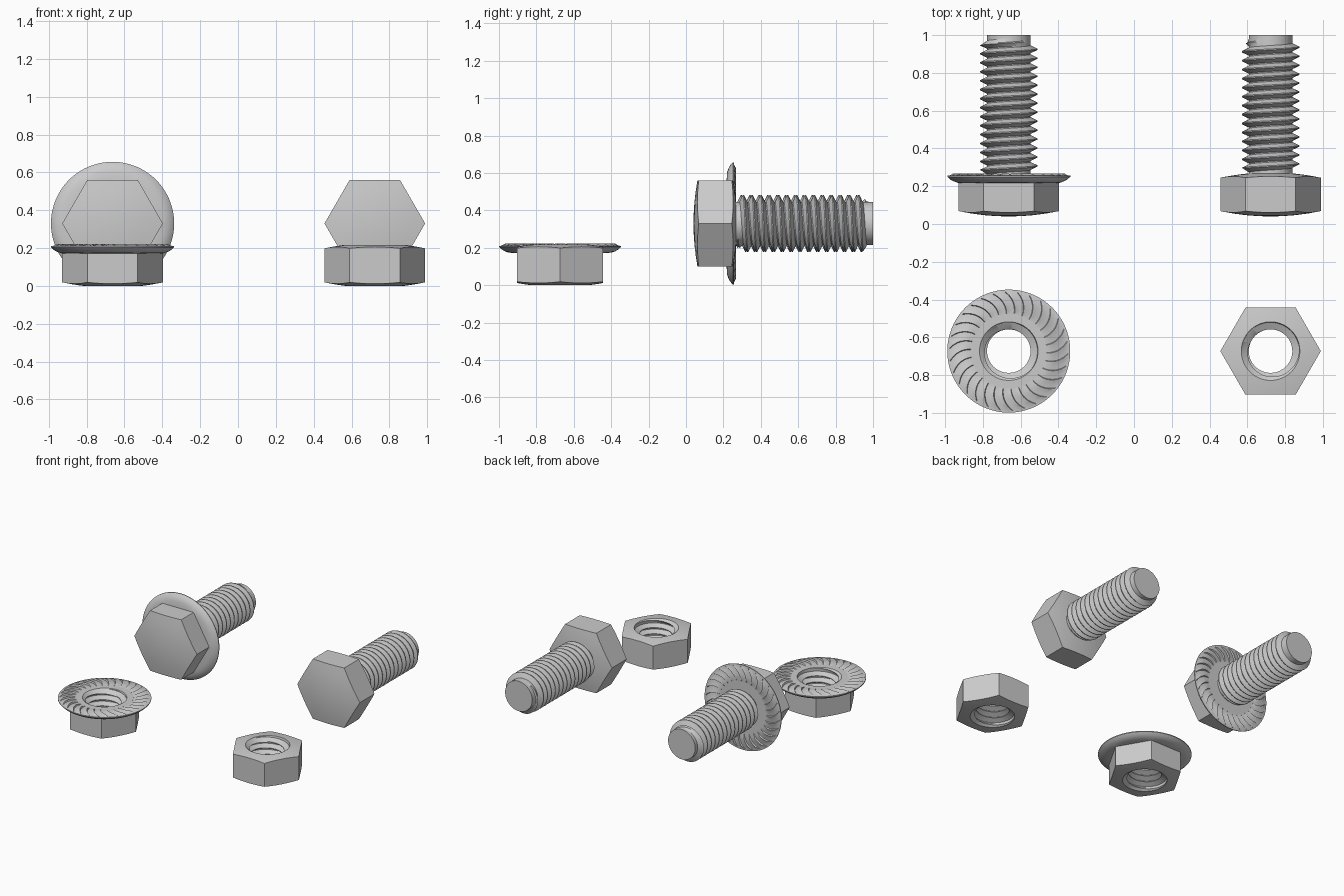
import bpy, bmesh, math
from mathutils import Vector

if "Cube" in bpy.data.objects:
    bpy.data.objects.remove(bpy.data.objects["Cube"])

N = 120                                  # segments around
STEP = 2 * math.pi / N
ROOT, CREST, PITCH = 0.115, 0.152, 0.0475
HEX, RIM, SINK = 0.266, 0.3255, 0.155    # hex corner, flange and countersink radii
TEETH = 4                                # segments per flange tooth


def pt(r, a, z):
    return Vector((r * math.cos(a), r * math.sin(a), z))


def hex_radius(a):
    a = (a % (math.pi / 3)) - math.pi / 6
    return HEX * math.cos(math.pi / 6) / math.cos(a)


def bridge(bm, rings):
    rows = [[bm.verts.new(p) for p in ring] for ring in rings]
    for a, b in zip(rows, rows[1:]):
        for i in range(N):
            j = (i + 1) % N
            bm.faces.new((a[i], a[j], b[j], b[i]))


def circle(r, z):
    return [pt(r, i * STEP, z) for i in range(N)]


def hex_cap(inner, z, sign):
    """Slightly domed hexagon end, from inner circle to hexagon edge."""
    rings = []
    for t in (0, 0.25, 0.5, 0.75, 1):
        ring = []
        for i in range(N):
            a = i * STEP
            r = inner + (hex_radius(a) - inner) * t
            ring.append(pt(r, a, z + sign * 0.4 * (r * r - inner * inner)))
        rings.append(ring)
    return rings


def serrated_face(inner, h):
    """Flange bearing face with swirled saw teeth, then rim and underside."""
    base = h - 0.011
    rings = [circle(inner, base), circle(0.195, base)]
    for k in range(7):
        r = 0.2 + 0.019 * k
        height = 0.011 * min(1, k / 2, (6 - k) / 0.8)
        ring = []
        for i in range(N):
            tooth = (i % TEETH) / (TEETH - 1)
            a = i * STEP + k * k * STEP / 9 - (0.7 * STEP if i % TEETH == 0 else 0)
            ring.append(pt(r, a, base + height * tooth))
        rings.append(ring)
    # four segments of twist accumulated: shift the start of the following rings
    tail = [circle(RIM, base - 0.001), circle(RIM, base - 0.007), circle(0.312, base - 0.020),
            circle(0.295, base - 0.030), circle(0.275, base - 0.037),
            [pt(hex_radius(i * STEP), i * STEP, base - 0.040) for i in range(N)]]
    return rings, tail


def thread(bm, z0, z1, limit):
    """Right-handed helical thread between two heights."""
    profile = [(0, ROOT), (0.12, ROOT), (0.5, CREST), (0.62, CREST), (1, ROOT)]
    turns = math.ceil((z1 - z0) / PITCH) + 2
    prev = None
    for s in range(N * turns + 1):
        row = []
        for f, r in profile:
            z = min(max(z0 + PITCH * (s / N + f - 1.5), z0), z1)
            row.append(bm.verts.new(pt(limit(r, z), s * STEP, z)))
        if prev:
            for m in range(len(profile) - 1):
                bm.faces.new((prev[m], row[m], row[m + 1], prev[m + 1]))
        prev = row


def fastener(name, flanged, nut, h, location):
    bm = bmesh.new()
    top = SINK if nut else ROOT
    bottom = SINK if nut else 0.0

    # head body
    if flanged:
        rings, tail = serrated_face(top, h)
        rings += [ring[4:] + ring[:4] for ring in tail]
        face_z = h - 0.011
        shift = 4
    else:
        rings = hex_cap(top, h, -1)
        face_z = h
        shift = 0
    low = hex_cap(bottom, 0, 1)[::-1]
    rings += [ring[shift:] + ring[:shift] for ring in low]
    bridge(bm, rings)

    # threaded hole or threaded shank
    if nut:
        thread(bm, 0, face_z,
               lambda r, z: max(r, SINK - 1.3 * min(z, face_z - z)))
    else:
        end = 0.96
        thread(bm, face_z, end, lambda r, z: min(
            r, ROOT + 2 * max(0, min(z - face_z - 0.01, end - 0.035 - z))))
        bridge(bm, [circle(ROOT, end), circle(0, end)])

    bmesh.ops.remove_doubles(bm, verts=bm.verts, dist=2e-5)
    bmesh.ops.recalc_face_normals(bm, faces=bm.faces)
    mesh = bpy.data.meshes.new(name)
    bm.to_mesh(mesh)
    bm.free()
    obj = bpy.data.objects.new(name, mesh)
    bpy.context.collection.objects.link(obj)
    obj.location = location
    if not nut:
        obj.rotation_euler.x = -math.pi / 2      # lay the bolt along +y
    bpy.ops.object.select_all(action='DESELECT')
    obj.select_set(True)
    bpy.context.view_layer.objects.active = obj
    bpy.ops.object.shade_smooth_by_angle(angle=math.radians(28))


LEFT, RIGHT = -0.663, 0.723
fastener("flange_bolt", True, False, 0.228, (LEFT, 0.04, 0.33))
fastener("hex_bolt", False, False, 0.228, (RIGHT, 0.04, 0.33))
fastener("flange_nut", True, True, 0.222, (LEFT, -0.673, 0))
fastener("hex_nut", False, True, 0.217, (RIGHT, -0.673, 0))
